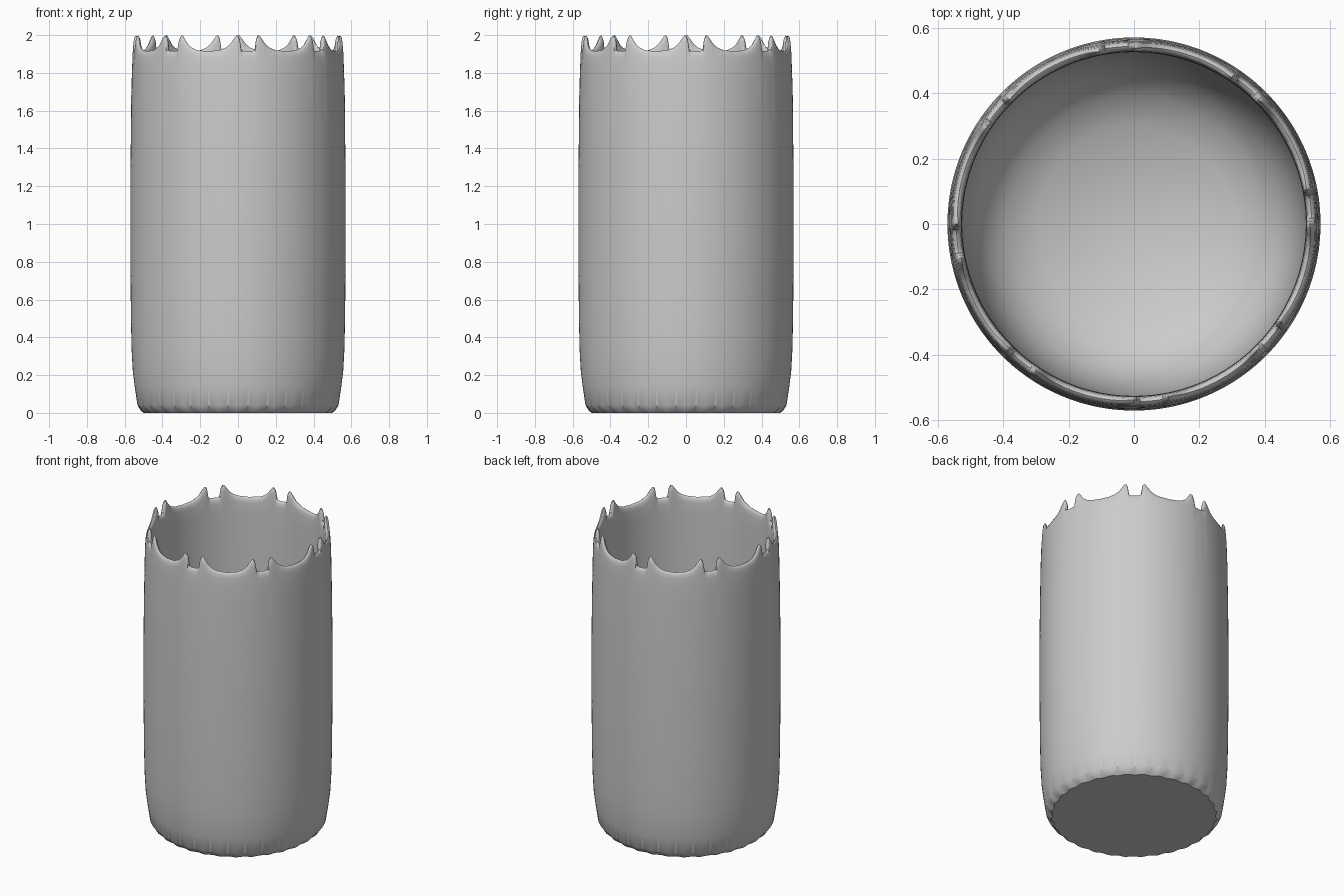
import bpy, bmesh
from math import sin, cos, pi, radians, degrees

if "Cube" in bpy.data.objects:
    bpy.data.objects.remove(bpy.data.objects["Cube"])

COLS = 384


def lerp_table(table, x):
    """Smoothed interpolation in a list of (x, value) pairs."""
    for (x0, a), (x1, b) in zip(table, table[1:]):
        if x <= x1:
            return a + (b - a) * (x - x0) / (x1 - x0)
    return table[-1][1]


# Half of one rim repeat: degrees from the narrow slot's middle -> rim height
RIM = [(0, 1.915), (3.4, 1.917), (4.0, 1.93), (4.6, 1.98), (5.1, 1.993), (5.8, 2.0),
       (6.6, 1.997), (8, 1.98), (10, 1.952), (12.5, 1.933), (16, 1.92), (22.5, 1.914)]


def rim_height(deg):
    d = (deg - 5.6 + 22.5) % 45 - 22.5
    return lerp_table(RIM, abs(d))


# Outer wall, then inner wall, as (radius, height); upper rows follow the rim
OUTER = [(0.495, 0.0), (0.51, 0.012), (0.532, 0.04), (0.547, 0.14), (0.557, 0.22),
         (0.563, 0.33), (0.567, 0.5), (0.57, 0.85), (0.57, 1.2), (0.567, 1.5)]
LIP_OUT = [(0.565, 0.30), (0.563, 0.18), (0.561, 0.09), (0.558, 0.04),
           (0.555, 0.016), (0.549, 0.004), (0.543, 0.0)]
LIP_IN = [(0.536, 0.004), (0.530, 0.016), (0.527, 0.04), (0.526, 0.12), (0.525, 0.25)]
INNER = [(0.525, 1.4), (0.525, 0.9), (0.522, 0.6), (0.512, 0.42), (0.49, 0.31),
         (0.45, 0.22), (0.39, 0.16), (0.30, 0.11)]

bm = bmesh.new()
rings = []


def add_ring(point):
    ring = []
    for i in range(COLS):
        a = 2 * pi * i / COLS
        r, z = point(degrees(a))
        ring.append(bm.verts.new((r * cos(a), r * sin(a), z)))
    rings.append(ring)


for k, (r, z) in enumerate(OUTER):
    wave = 0.005 if k < 2 else 0.0          # 32 small flutes round the foot
    add_ring(lambda d, r=r, z=z, w=wave: (r + w * cos(radians(d) * 32), z))
for r, drop in LIP_OUT:
    # the outside leans in slightly beneath each tooth
    add_ring(lambda d, r=r, drop=drop: (
        r - 0.06 * (rim_height(d) - 1.914) * (1 - drop / 0.3), rim_height(d) - drop))
for r, drop in LIP_IN:
    add_ring(lambda d, r=r, drop=drop: (r, rim_height(d) - drop))
for r, z in INNER:
    add_ring(lambda d, r=r, z=z: (r, z))

for lo, hi in zip(rings, rings[1:]):
    for i in range(COLS):
        j = (i + 1) % COLS
        bm.faces.new((lo[i], lo[j], hi[j], hi[i]))

# Flat underside and shallow dished floor
bm.faces.new(rings[0][::-1])
centre = bm.verts.new((0, 0, 0.05))
for i in range(COLS):
    bm.faces.new((rings[-1][i], rings[-1][(i + 1) % COLS], centre))

bmesh.ops.recalc_face_normals(bm, faces=bm.faces)
mesh = bpy.data.meshes.new("scalloped_cup")
bm.to_mesh(mesh)
bm.free()
cup = bpy.data.objects.new("scalloped_cup", mesh)
bpy.context.collection.objects.link(cup)
bpy.context.view_layer.objects.active = cup
cup.select_set(True)
bpy.ops.object.shade_smooth_by_angle(angle=radians(35))
